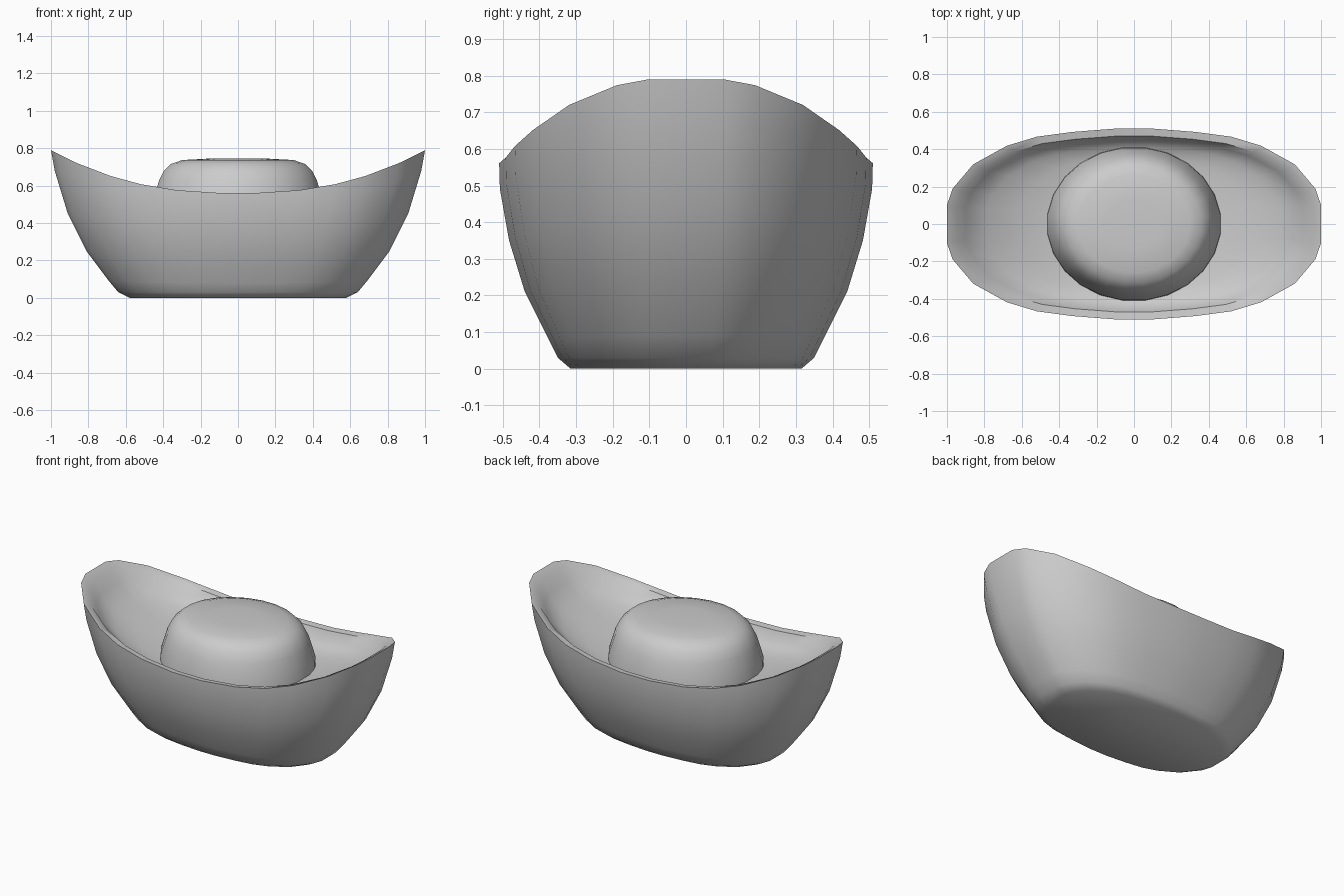
import bpy, bmesh, math

default = bpy.data.objects.get("Cube")
if default:
    bpy.data.objects.remove(default, do_unlink=True)

# One flat grey for the whole model
grey = bpy.data.materials.new("plain_grey")
grey.use_nodes = True
colour = (0.6, 0.6, 0.6, 1)
grey.diffuse_color = colour
grey.node_tree.nodes["Principled BSDF"].inputs["Base Color"].default_value = colour

# Unit outlines: a rounded oval mirrored from one quarter, and a regular circle
quarter = [(1, .2), (.97, .37), (.86, .625), (.68, .82), (.52, .915), (.33, .965), (.1, 1)]
half = quarter + [(-x, y) for x, y in reversed(quarter)]
oval = half + [(-x, -y) for x, y in half]
sides = 24
circle = [(math.cos(math.tau * (i + .5) / sides), math.sin(math.tau * (i + .5) / sides))
          for i in range(sides)]


def loft(name, outline, rings, angle):
    """Skin rings of (half width, half depth, z at middle, z at ends) and cap both ends."""
    bm = bmesh.new()
    loops = []
    for rx, ry, mid, end in rings:
        loops.append([bm.verts.new((rx * x, ry * y, mid + (end - mid) * abs(x) ** 2.4))
                      for x, y in outline])
    n = len(outline)
    for low, high in zip(loops, loops[1:]):
        for i in range(n):
            j = (i + 1) % n
            bm.faces.new((low[i], low[j], high[j], high[i]))
    bm.faces.new(list(reversed(loops[0])))
    bm.faces.new(loops[-1])
    bmesh.ops.recalc_face_normals(bm, faces=bm.faces)
    mesh = bpy.data.meshes.new(name)
    bm.to_mesh(mesh)
    bm.free()
    mesh.materials.append(grey)
    obj = bpy.data.objects.new(name, mesh)
    bpy.context.collection.objects.link(obj)
    bpy.ops.object.select_all(action='DESELECT')
    obj.select_set(True)
    bpy.context.view_layer.objects.active = obj
    bpy.ops.object.shade_smooth_by_angle(angle=math.radians(angle))
    return obj


# Boat-shaped hull: flat base, flared wall, raised ends, sloping rim, hollow
outside = [
    (.58, .315, 0, 0), (.64, .35, .03, .03), (.69, .375, .08, .09),
    (.81, .44, .21, .25), (.91, .483, .35, .45), (.98, .508, .49, .68),
    (1, .51, .56, .79),
]
inside = [
    (.945, .47, .555, .755), (.9, .445, .5, .685), (.78, .41, .47, .595),
    (.6, .36, .45, .52), (.4, .26, .44, .46),
]
loft("hull", oval, outside + inside, 48)

# Rounded mound rising from the hollow
mound = [(.47, .415, .42), (.465, .41, .5), (.44, .39, .58), (.425, .375, .63),
         (.4, .35, .68), (.36, .315, .717), (.3, .26, .737), (.15, .13, .745)]
loft("mound", circle, [(rx, ry, z, z) for rx, ry, z in mound], 60)
